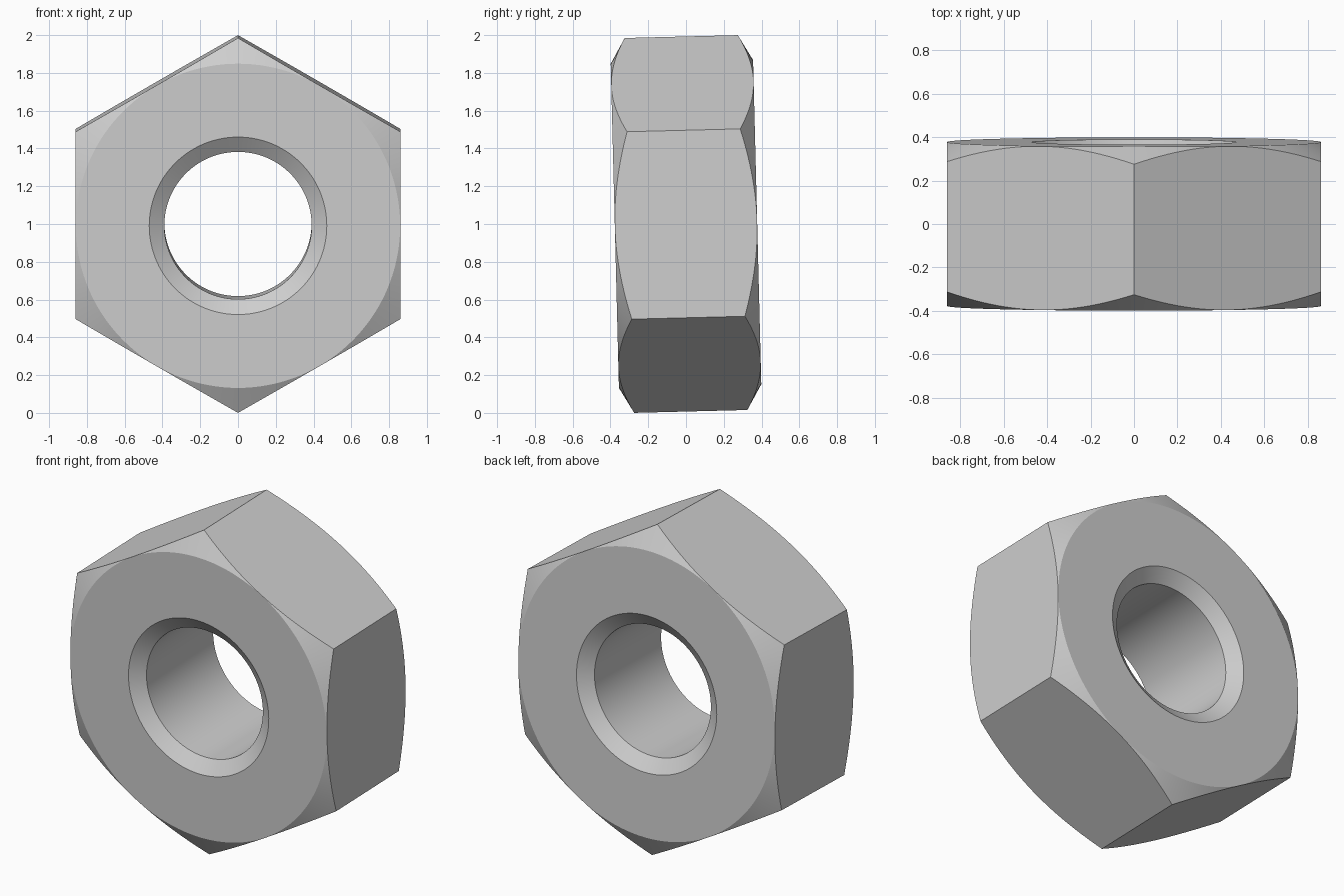
import bpy, bmesh, math
from mathutils import Matrix, Vector

# Remove the default cube
cube = bpy.data.objects.get("Cube")
if cube:
    bpy.data.objects.remove(cube, do_unlink=True)

# Main dimensions
CORNER = 0.9925                              # centre to corner
FLAT = CORNER * math.cos(math.radians(30))   # centre to flat
HALF = 0.377                                 # half thickness
FACE = FLAT - 0.001                          # radius of the flat end face
BORE, MOUTH, SINK = 0.39, 0.47, 0.058        # hole, countersink radius and depth
SEGMENTS = 144
TILT = math.radians(1.45)


def make_material(name, rgb):
    mat = bpy.data.materials.new(name)
    mat.use_nodes = True
    mat.diffuse_color = (*rgb, 1)
    mat.node_tree.nodes["Principled BSDF"].inputs["Base Color"].default_value = (*rgb, 1)
    return mat


def section(angle):
    """Closed cross-section (radius, depth) of the nut at an angle from a corner."""
    off = angle % math.radians(60) - math.radians(30)
    rim = FLAT / math.cos(off)
    rim_depth = HALF - (rim - FACE) * math.tan(math.radians(30))
    front = [(BORE, SINK - HALF), (MOUTH, -HALF), (FACE, -HALF), (rim, -rim_depth)]
    return front + [(r, -y) for r, y in reversed(front)]


# Hexagonal body, end chamfers and countersunk bore as one swept section
bm = bmesh.new()
rings = []
for i in range(SEGMENTS):
    a = math.tau * i / SEGMENTS
    rings.append([bm.verts.new((r * math.sin(a), y, r * math.cos(a)))
                  for r, y in section(a)])
for i, ring in enumerate(rings):
    following = rings[(i + 1) % SEGMENTS]
    for j in range(len(ring)):
        k = (j + 1) % len(ring)
        bm.faces.new((ring[j], ring[k], following[k], following[j]))
bmesh.ops.recalc_face_normals(bm, faces=bm.faces)

# Slight lean, standing on the ground
bm.transform(Matrix.Translation(Vector((0, 0, 1))) @ Matrix.Rotation(TILT, 4, 'X'))

mesh = bpy.data.meshes.new("hex_nut")
bm.to_mesh(mesh)
bm.free()
mesh.materials.append(make_material("grey_steel", (0.62, 0.62, 0.62)))
nut = bpy.data.objects.new("hex_nut", mesh)
bpy.context.collection.objects.link(nut)

# Smooth bore with crisp edges
bpy.ops.object.select_all(action='DESELECT')
nut.select_set(True)
bpy.context.view_layer.objects.active = nut
bpy.ops.object.shade_smooth_by_angle(angle=math.radians(25))
